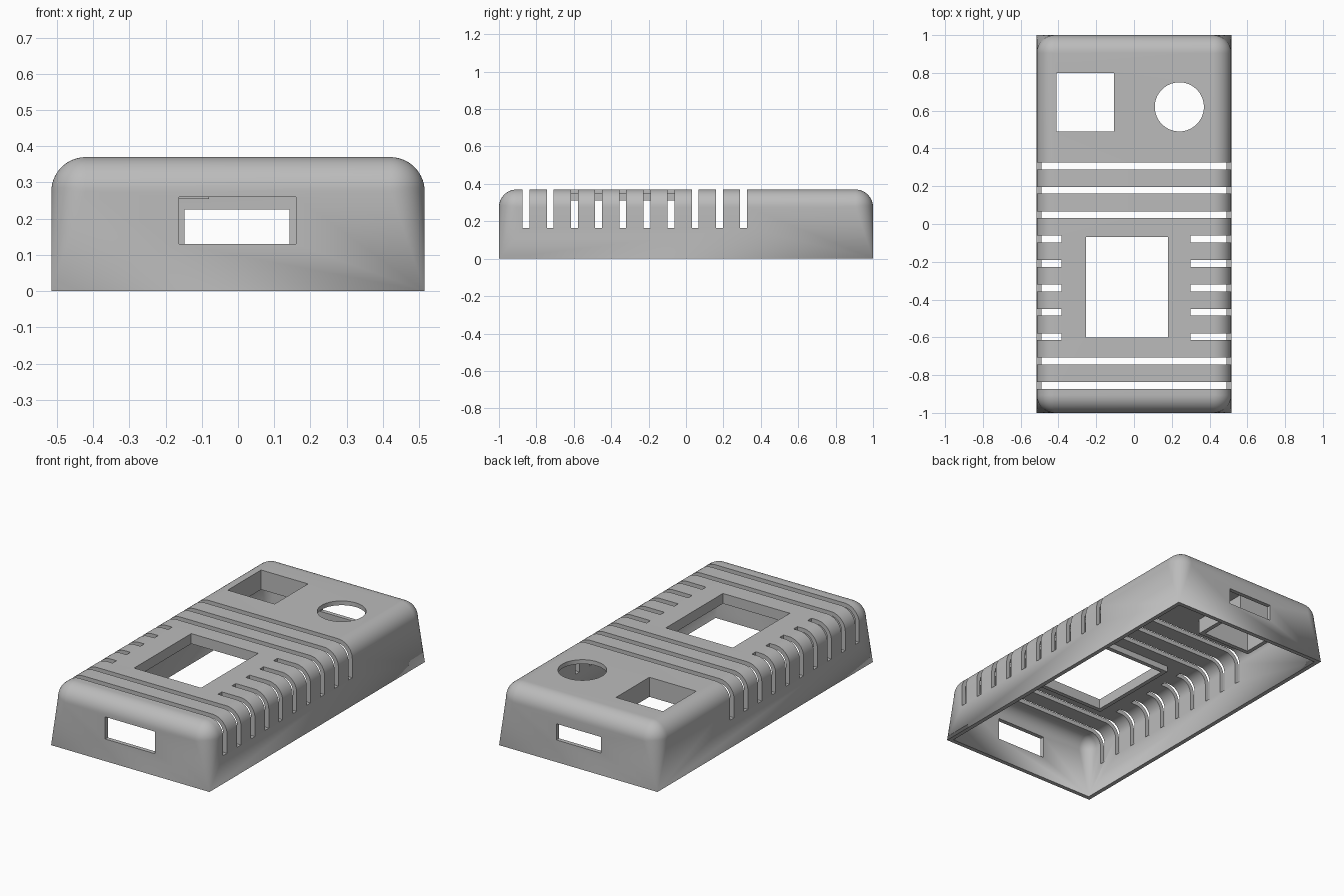
import bpy, bmesh, math

if "Cube" in bpy.data.objects:
    bpy.data.objects.remove(bpy.data.objects["Cube"])

HX, HY, H, R, T = 0.515, 1.0, 0.37, 0.095, 0.025   # half sizes, height, edge radius, wall
SEG = 14

grey = bpy.data.materials.new("grey plastic")
grey.diffuse_color = (0.5, 0.5, 0.5, 1)
grey.use_nodes = True
grey.node_tree.nodes["Principled BSDF"].inputs["Base Color"].default_value = grey.diffuse_color


def make_object(name, bm):
    bmesh.ops.remove_doubles(bm, verts=bm.verts, dist=1e-5)
    bmesh.ops.recalc_face_normals(bm, faces=bm.faces)
    me = bpy.data.meshes.new(name)
    bm.to_mesh(me)
    bm.free()
    me.materials.append(grey)
    ob = bpy.data.objects.new(name, me)
    bpy.context.collection.objects.link(ob)
    return ob


def ring(hx, hy, r, z):
    """Rounded rectangle outline with corner radius r."""
    pts = []
    for q, (sx, sy) in enumerate([(1, 1), (-1, 1), (-1, -1), (1, -1)]):
        for i in range(SEG + 1):
            a = math.pi / 2 * (q + i / SEG)
            pts.append((sx * (hx - r) + r * math.cos(a), sy * (hy - r) + r * math.sin(a), z))
    return pts


def lid_solid(name, hx, hy, h, r, extend=0.0):
    """Sharp rectangle at the base, blending to a rounded dome-edged top."""
    rings = [ring(hx, hy, 0, -extend)] if extend else []
    rings += [ring(hx, hy, 0, 0)]
    for i in range(SEG + 1):
        a = math.pi / 2 * i / SEG
        d = r * (1 - math.cos(a))
        rings.append(ring(hx - d, hy - d, r * math.cos(a), h - r + r * math.sin(a)))
    bm = bmesh.new()
    loops = [[bm.verts.new(p) for p in rg] for rg in rings]
    n = len(loops[0])
    for a, b in zip(loops, loops[1:]):
        for i in range(n):
            j = (i + 1) % n
            bm.faces.new((a[i], a[j], b[j], b[i]))
    bm.faces.new(loops[0])
    bm.faces.new(loops[-1])
    bmesh.ops.remove_doubles(bm, verts=bm.verts, dist=1e-5)
    bmesh.ops.dissolve_degenerate(bm, edges=bm.edges, dist=1e-5)
    return make_object(name, bm)


def boxes(name, *bounds):
    """One object of separate boxes, each (x0, x1, y0, y1, z0, z1)."""
    bm = bmesh.new()
    for x0, x1, y0, y1, z0, z1 in bounds:
        vs = bmesh.ops.create_cube(bm, size=1)["verts"]
        for v in vs:
            v.co = (x1 if v.co.x > 0 else x0, y1 if v.co.y > 0 else y0, z1 if v.co.z > 0 else z0)
    return make_object(name, bm)


def apply_boolean(ob, tool, op="DIFFERENCE"):
    mod = ob.modifiers.new("cut", "BOOLEAN")
    mod.operation, mod.solver, mod.object = op, "EXACT", tool
    bpy.context.view_layer.objects.active = ob
    bpy.ops.object.modifier_apply(modifier=mod.name)
    bpy.data.objects.remove(tool)


# Hollow shell, open underneath
shell = lid_solid("case_shell", HX, HY, H, R)
apply_boolean(shell, lid_solid("cavity", HX - T, HY - T, H - T, R - T, 0.05))

# Collars hanging under the two rectangular top windows
screen = (-0.255, 0.18, -0.60, -0.07)
square = (-0.41, -0.105, 0.49, 0.80)
blocks = []
for (x0, x1, y0, y1), z in ((screen, 0.31), (square, 0.255)):
    blocks.append((x0 - T, x1 + T, y0 - T, y1 + T, z, H - 0.01))
apply_boolean(shell, boxes("collars", *blocks), "UNION")

# Top windows and the end ports
apply_boolean(shell, boxes(
    "windows",
    screen + (0.2, 0.5),
    square + (0.2, 0.5),
    (-0.163, 0.16, -1.1, -0.9, 0.13, 0.26),
    (-0.148, 0.142, 0.9, 1.1, 0.13, 0.225)))

# Round hole
bm = bmesh.new()
bmesh.ops.create_cone(bm, cap_ends=True, segments=64, radius1=0.13, radius2=0.13, depth=0.3)
bmesh.ops.translate(bm, verts=bm.verts, vec=(0.24, 0.62, 0.4))
apply_boolean(shell, make_object("round_hole", bm))

# Vent slots: full width at the ends, split on either side of the screen window
slots = []
for i in range(10):
    y = -0.855 + 0.1292 * i
    a, b = y - 0.018, y + 0.018
    if 2 <= i <= 6:
        slots += [(-0.6, -0.385, a, b, 0.165, 0.5), (0.3, 0.6, a, b, 0.165, 0.5)]
    else:
        slots.append((-0.6, 0.6, a, b, 0.165, 0.5))
apply_boolean(shell, boxes("vent_slots", *slots))

# Smooth shading with sharp cut edges
bpy.ops.object.select_all(action="DESELECT")
shell.select_set(True)
bpy.context.view_layer.objects.active = shell
bpy.ops.object.shade_smooth_by_angle(angle=math.radians(30))
